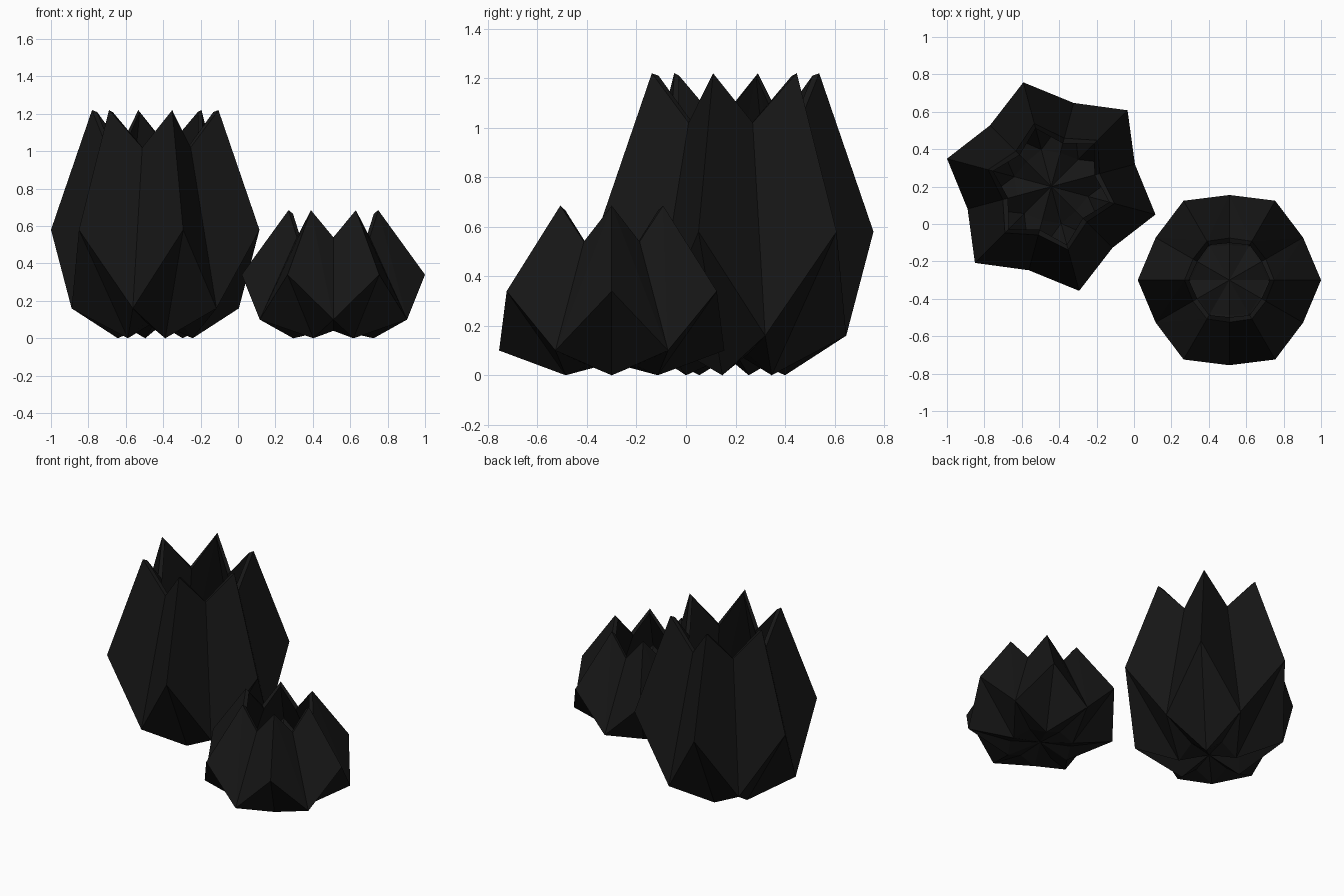
import bpy, bmesh
from math import cos, sin, radians

if "Cube" in bpy.data.objects:
    bpy.data.objects.remove(bpy.data.objects["Cube"])

black = bpy.data.materials.new("matte_black")
black.diffuse_color = (0.008, 0.008, 0.008, 1)
black.use_nodes = True
black.node_tree.nodes["Principled BSDF"].inputs["Base Color"].default_value = black.diffuse_color


def pot(name, centre, turn, foot, notch, belt, low, tip, valley, hub):
    """Faceted pot from zigzag rings of 12; every pair is (radius, height)."""
    bm = bmesh.new()

    def ring(even, odd):
        vs = []
        for i in range(12):
            r, z = odd if i % 2 else even
            a = radians(turn + 30 * i)
            vs.append(bm.verts.new((r * cos(a), r * sin(a), z)))
        return vs

    bottom, middle, top = ring(foot, notch), ring(belt, low), ring(tip, valley)
    c = bm.verts.new((0, 0, hub))
    for i in range(12):
        j = (i + 1) % 12
        e, o = (j, i) if i % 2 else (i, j)
        # underside, lower facets and tall upper facets
        bm.faces.new((c, bottom[i], bottom[j]))
        for f in ((bottom[e], middle[e], middle[o]),
                  (bottom[e], middle[o], bottom[o]),
                  (middle[e], top[e], middle[o]),
                  (top[e], top[o], middle[o])):
            bm.faces.new(f)
    bmesh.ops.recalc_face_normals(bm, faces=bm.faces)
    # open shell: make sure the normals point outward
    bm.faces.ensure_lookup_table()
    if bm.faces[0].normal.z > 0:
        bmesh.ops.reverse_faces(bm, faces=bm.faces)
    mesh = bpy.data.meshes.new(name)
    bm.to_mesh(mesh)
    bm.free()
    mesh.materials.append(black)
    ob = bpy.data.objects.new(name, mesh)
    ob.location = (*centre, 0)
    bpy.context.collection.objects.link(ob)
    # wall thickness
    wall = ob.modifiers.new("wall", "SOLIDIFY")
    wall.thickness = 0.03
    wall.offset = -1
    return ob


pot("tall_pot", (-0.4425, 0.2), -15,
    foot=(0.207, 0), notch=(0.19, 0.085), belt=(0.577, 0.58), low=(0.463, 0.16),
    tip=(0.35, 1.22), valley=(0.268, 1.02), hub=0.09)

pot("small_pot", (0.51, -0.3), 0,
    foot=(0.215, 0), notch=(0.19, 0.04), belt=(0.49, 0.34), low=(0.455, 0.10),
    tip=(0.24, 0.685), valley=(0.225, 0.54), hub=0.05)
